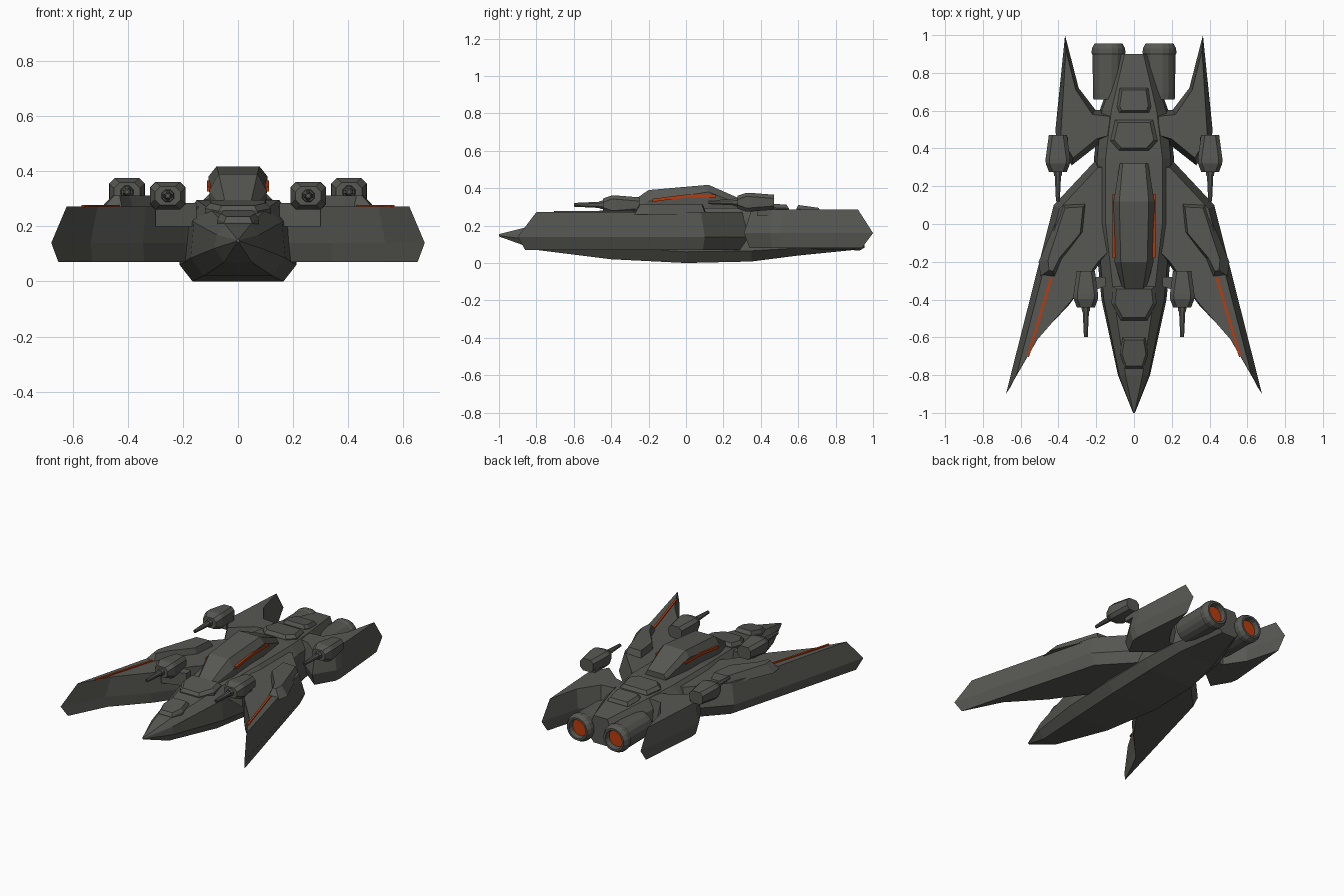
import bpy, bmesh, math

if "Cube" in bpy.data.objects:
    bpy.data.objects.remove(bpy.data.objects["Cube"])

def material(name, rgb):
    m = bpy.data.materials.new(name)
    m.diffuse_color = (*rgb, 1)
    m.use_nodes = True
    m.node_tree.nodes["Principled BSDF"].inputs["Base Color"].default_value = m.diffuse_color
    return m

HULL = material("hull_grey", (0.095, 0.095, 0.085))
GLOW = material("glow_orange", (0.50, 0.045, 0.004))

def loft(name, rings, mat=HULL, mirror=False):
    """Skin a series of equal-length rings and cap both ends."""
    bm = bmesh.new()
    vr = [[bm.verts.new(p) for p in r] for r in rings]
    n = len(vr[0])
    for a, b in zip(vr, vr[1:]):
        for i in range(n):
            j = (i + 1) % n
            bm.faces.new((a[i], a[j], b[j], b[i]))
    bm.faces.new(vr[0])
    bm.faces.new(vr[-1])
    bmesh.ops.recalc_face_normals(bm, faces=bm.faces)
    me = bpy.data.meshes.new(name)
    bm.to_mesh(me)
    bm.free()
    me.materials.append(mat)
    ob = bpy.data.objects.new(name, me)
    bpy.context.collection.objects.link(ob)
    if mirror:
        ob.modifiers.new("mirror", 'MIRROR').use_mirror_merge = False
    return ob

def section(y, half):
    """Symmetric cross-section from its right half, bottom to top."""
    return [(x, y, z) for x, z in half] + [(-x, y, z) for x, z in reversed(half)]

def slab(name, layers, mat=HULL, mirror=True):
    """Stack of outlines (z, points)."""
    return loft(name, [[(x, y, z) for x, y in pts] for z, pts in layers], mat, mirror)

def ring(x, y, z, r, n):
    return [(x + r * math.cos(math.tau * (i + .5) / n), y,
             z + r * math.sin(math.tau * (i + .5) / n)) for i in range(n)]

# Fuselage: bottom edge, chine, shoulder, deck edge
loft("fuselage", [section(y, h) for y, h in [
    (-1.0, [(.003, .142), (.005, .146), (.005, .15), (.003, .154)]),
    (-.80, [(.05, .07), (.085, .12), (.078, .17), (.045, .205)]),
    (-.40, [(.125, .02), (.172, .085), (.16, .215), (.105, .265)]),
    (0.0, [(.165, 0), (.212, .06), (.195, .24), (.15, .295)]),
    (.35, [(.165, .008), (.212, .065), (.195, .24), (.15, .295)]),
    (.60, [(.13, .04), (.182, .08), (.17, .23), (.12, .285)]),
    (.90, [(.05, .07), (.075, .1), (.07, .2), (.05, .25)])]])

# Canopy
loft("canopy", [section(y, h) for y, h in [
    (-.36, [(.06, .24), (.055, .26), (.045, .28)]),
    (-.20, [(.1, .25), (.104, .33), (.07, .39)]),
    (.12, [(.1, .26), (.108, .38), (.078, .418)]),
    (.32, [(.07, .27), (.075, .3), (.06, .33)])]])
loft("canopy_stripe", [[(.095, y, z - .01), (.113, y, z - .01), (.113, y, z + .006), (.095, y, z + .006)]
     for y, z in [(-.18, .337), (0, .36), (.16, .36)]], GLOW, True)

# Raised deck panels: three (y, half width) pairs, floor and top heights front/back
def deck_panel(name, prof, zf, zb):
    y0, y1 = prof[0][0], prof[-1][0]
    yc = (y0 + y1) / 2
    rings = []
    for s, drop in ((1, .06), (1, .02), (.84, 0)):
        half = [((w * s), yc + (y - yc) * s, zf + (zb - zf) * (y - y0) / (y1 - y0) - drop)
                for y, w in prof]
        rings.append(half + [(-x, y, z) for x, y, z in reversed(half)])
    loft(name, rings)

deck_panel("nose_panel", [(-.765, .05), (-.69, .075), (-.60, .06)], .235, .26)
deck_panel("front_deck_panel", [(-.51, .07), (-.42, .12), (-.33, .11)], .275, .295)
deck_panel("middle_deck_panel", [(.39, .08), (.44, .125), (.55, .1)], .32, .312)
deck_panel("rear_deck_panel", [(.59, .078), (.62, .09), (.72, .075)], .31, .295)

# Forward-swept main wings
slab("main_wing", [
    (.07, [(.14, .31), (.19, .31), (.395, .09), (.652, -.86), (.53, -.615), (.34, -.41), (.19, -.2), (.14, -.15)]),
    (.14, [(.14, .34), (.2, .34), (.425, .10), (.678, -.90), (.535, -.63), (.345, -.43), (.19, -.22), (.14, -.15)]),
    (.272, [(.14, .30), (.19, .30), (.395, .08), (.622, -.80), (.51, -.61), (.335, -.41), (.19, -.2), (.14, -.15)])])
slab("wing_armour_plate", [
    (.26, [(.255, .11), (.375, .105), (.505, -.2), (.495, -.275), (.42, -.285), (.38, -.185), (.27, -.04)]),
    (.312, [(.27, .09), (.365, .085), (.455, -.19), (.45, -.245), (.43, -.25), (.395, -.18), (.285, -.05)])])
slab("wing_stripe", [(z, [(.43, -.28), (.444, -.28), (.568, -.70), (.556, -.705)])
                     for z in (.270, .278)], GLOW)

# Rear fins
slab("rear_fin", [
    (.08, [(.363, .94), (.3, .715), (.215, .59), (.13, .58), (.13, .47), (.2, .44), (.325, .34), (.395, .46), (.4, .51)]),
    (.16, [(.365, 1.0), (.293, .72), (.205, .605), (.13, .6), (.13, .45), (.19, .42), (.33, .31), (.412, .45), (.416, .5)]),
    (.285, [(.36, .92), (.308, .71), (.22, .58), (.13, .57), (.13, .47), (.2, .45), (.322, .35), (.388, .46), (.385, .52)])])

# Twin engines with glowing nozzles
EX, EZ = .135, .156
loft("engine", [ring(EX, y, EZ, r, 16) for y, r in
     [(.66, .082), (.69, .084), (.895, .086), (.905, .091), (.93, .09), (.955, .075), (.955, .062), (.915, .056)]],
     HULL, True)
loft("engine_glow", [ring(EX, y, EZ, .056, 16) for y in (.914, .921)], GLOW, True)

# Guns: chamfered body, collar and tapered barrel
def chamfer_box(x, y, z, w, h, c=.02):
    pts = [(w, h - c), (w - c, h), (c - w, h), (-w, h - c),
           (-w, c - h), (c - w, -h), (w - c, -h), (w, c - h)]
    return [(x + a, y, z + b) for a, b in pts]

def gun(name, x, y, z):
    loft(name + "_body", [chamfer_box(x, y + dy, z, w, h) for dy, w, h in
         [(0, .047, .034), (.045, .064, .05), (.07, .065, .05), (.195, .048, .04)]], HULL, True)
    loft(name + "_collar", [ring(x, y + dy, z, r, 8) for dy, r in [(.01, .026), (-.02, .022)]], HULL, True)
    loft(name + "_barrel", [ring(x, y + dy, z, r, 8) for dy, r in
         [(0, .019), (-.155, .011), (-.155, .006), (-.145, .006)]], HULL, True)

gun("front_gun", .255, -.443, .311)
gun("rear_gun", .403, .275, .325)
# Short pylons that seat the guns
slab("front_gun_pylon", [(z, [(.15, -.28), (.3, -.28), (.3, -.38), (.15, -.33)]) for z in (.2, .285)])
slab("rear_gun_pylon", [(z, [(.35, .38), (.39, .38), (.39, .46), (.35, .46)]) for z in (.25, .31)])
